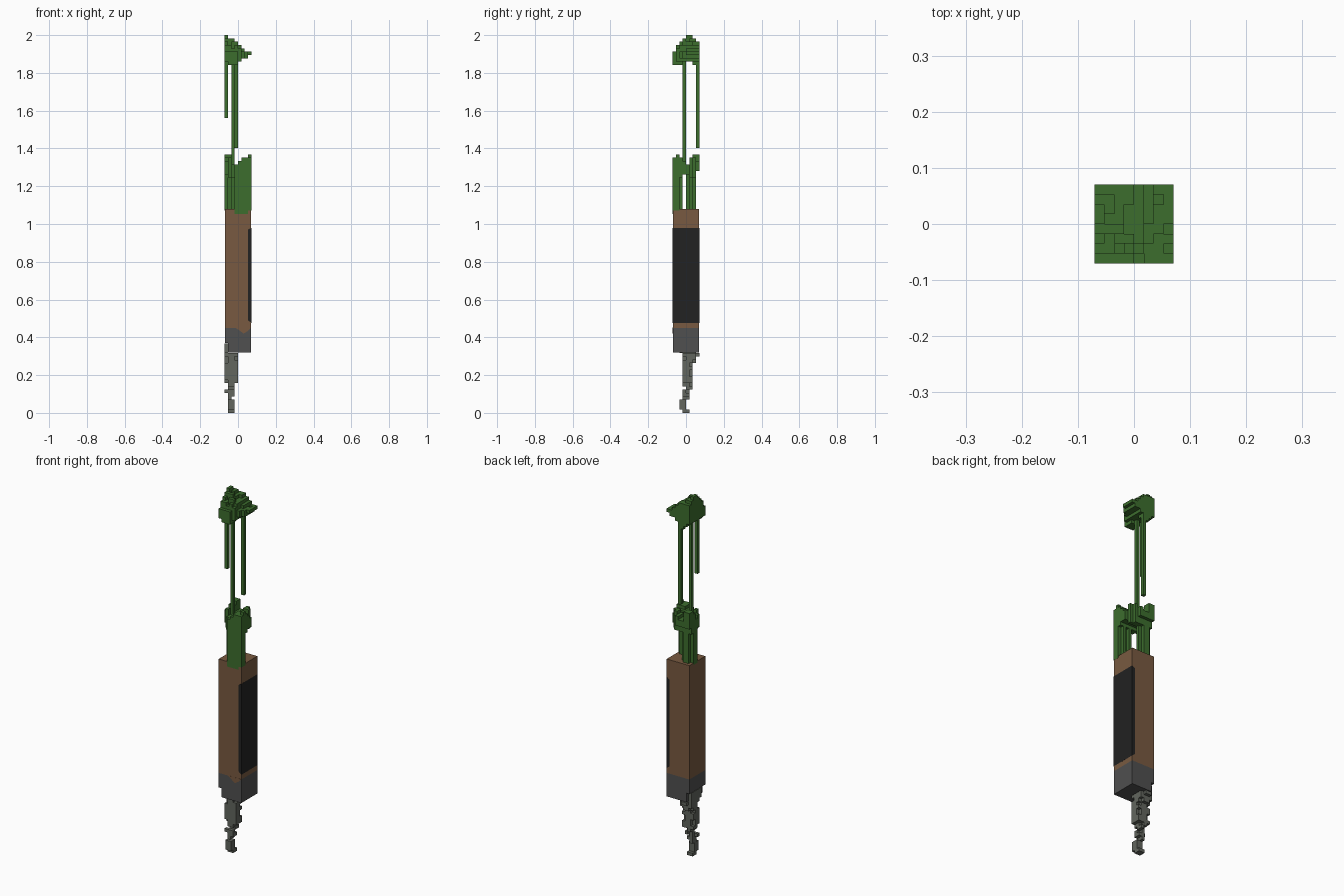
import bpy, bmesh, random
from mathutils import Vector

random.seed(4)
if "Cube" in bpy.data.objects:
    bpy.data.objects.remove(bpy.data.objects["Cube"])

U = 2 / 114          # voxel size
H = 4 * U            # half width of the column
B = H - 0.0007       # half width of the smooth blocks


def material(name, rgb):
    m = bpy.data.materials.new(name)
    m.use_nodes = True
    m.diffuse_color = (*rgb, 1)
    m.node_tree.nodes["Principled BSDF"].inputs["Base Color"].default_value = (*rgb, 1)
    return m


leaf = material("leaf green", (0.046, 0.155, 0.027))
wood = material("brown", (0.19, 0.102, 0.052))
stone = material("dark grey", (0.08, 0.08, 0.08))
rock = material("rock grey", (0.122, 0.132, 0.112))
black = material("near black", (0.016, 0.016, 0.016))


def finish(bm, name, mat):
    bmesh.ops.recalc_face_normals(bm, faces=bm.faces)
    mesh = bpy.data.meshes.new(name)
    bm.to_mesh(mesh)
    bm.free()
    mesh.materials.append(mat)
    bpy.context.collection.objects.link(bpy.data.objects.new(name, mesh))


def prism(name, mat, profile, y0, y1):
    """Extrude an x-z profile along y."""
    bm = bmesh.new()
    face = bm.faces.new([bm.verts.new((x, y0, z)) for x, z in profile])
    out = bmesh.ops.extrude_face_region(bm, geom=[face])["geom"]
    bmesh.ops.translate(bm, vec=(0, y1 - y0, 0),
                        verts=[v for v in out if isinstance(v, bmesh.types.BMVert)])
    finish(bm, name, mat)


def block(name, mat, x0, x1, z0, z1):
    prism(name, mat, [(x0, z0), (x1, z0), (x1, z1), (x0, z1)], -B, B)


def voxels(name, mat, cells):
    """Emit only the exposed faces of a set of grid cells."""
    bm = bmesh.new()
    for c in cells:
        for axis in range(3):
            for side in (0, 1):
                near = list(c)
                near[axis] += 2 * side - 1
                if tuple(near) in cells:
                    continue
                ring = []
                for p, q in ((0, 0), (1, 0), (1, 1), (0, 1)):
                    v = Vector(c)
                    v[axis] += side
                    v[(axis + 1) % 3] += p
                    v[(axis + 2) % 3] += q
                    ring.append(bm.verts.new(v * U - Vector((H, H, 0))))
                bm.faces.new(ring if side else ring[::-1])
    bmesh.ops.remove_doubles(bm, verts=bm.verts, dist=U / 50)
    bmesh.ops.dissolve_limit(bm, angle_limit=0.01, verts=bm.verts, edges=bm.edges)
    finish(bm, name, mat)


def column(i, j, k0, k1):
    return {(i, j, k) for k in range(k0, k1)}


def clump(top_x, top_y, low_x, low_y, keep):
    """Foliage bounded by height limits along x and along y."""
    cells = set()
    for i in range(8):
        for j in range(8):
            if keep(i, j):
                top, low = min(top_x[i], top_y[j]), max(low_x[i], low_y[j])
                cells |= column(i, j, low, max(low + 1, top))
    return cells


# Trunk block with the dark panel on its side
block("trunk_block", wood, -B, B, 0.45, 1.08)
prism("side_panel", black,
      [(0.053, 0.49), (H, 0.477), (H, 0.98), (0.053, 0.97)], -H, H)

# Stone base, stepped on one side, with a dipping upper edge on the front
block("base_upper", stone, -B, B, 0.37, 0.45)
block("base_lower", stone, -B + U, B, 0.32, 0.37)
prism("front_dip", wood,
      [(-0.015, 0.451), (0.005, 0.438), (0.03, 0.42), (0.05, 0.432), (B, 0.451)],
      -H, -B + 0.001)

# Ragged rock spike: layers of (k0, k1, i0, i1, j0, j1)
layers = [(0, 1, 1, 2, 3, 4), (1, 4, 1, 2, 2, 3), (4, 7, 0, 2, 3, 4),
          (7, 9, 1, 2, 3, 5), (9, 10, 0, 3, 3, 5), (10, 15, 0, 3, 3, 5),
          (15, 17, 0, 3, 3, 6), (17, 18, 0, 3, 3, 7), (18, 21, 0, 0, 2, 6)]
spike = set()
for k0, k1, i0, i1, j0, j1 in layers:
    for k in range(k0, k1):
        for i in range(i0, i1 + 1):
            for j in range(j0, j1 + 1):
                corner = i in (i0, i1) and j in (j0, j1)
                if k < 4 or k > 17 or not corner or random.random() > 0.45:
                    spike.add((i, j, k))
voxels("rock_spike", rock, spike)

# Lower foliage: a diagonal arch standing on bundles of stems
lower = clump([78, 78, 75, 75, 76, 77, 77, 78], [77, 78, 77, 76, 75, 77, 78, 78],
              [71] * 8, [71, 71, 71, 72, 72, 71, 71, 73],
              lambda i, j: abs(i + j - 7) <= 4)
for i in range(3, 7):
    lower |= column(i, 0, 60, 72)
for i, j in ((7, 0), (7, 1), (5, 1), (6, 2), (4, 2), (0, 4), (0, 5), (1, 5),
             (1, 6), (2, 6), (3, 5)):
    lower |= column(i, j, 61, 72)
voxels("lower_foliage", leaf, lower)

# Upper foliage
upper = clump([114, 113, 113, 112, 111, 110, 109, 109],
              [109, 111, 112, 113, 114, 114, 113, 112],
              [106, 105, 104, 104, 106, 107, 107, 108],
              [105, 105, 105, 106, 106, 106, 105, 104],
              lambda i, j: i - j <= 3)
for i, j, k in sorted(upper):
    exposed = (i, j, k + 1) not in upper and (i, j, k - 1) in upper
    if exposed and 0 < i < 7 and 0 < j < 7 and random.random() < 0.35:
        upper.discard((i, j, k))
voxels("upper_foliage", leaf, upper)

# Hanging vines
for n, (i, j, k0) in enumerate(((0, 3, 89), (2, 3, 75), (3, 7, 80))):
    voxels("vine_%d" % (n + 1), leaf, column(i, j, k0, 106 if j == 3 else 104))
